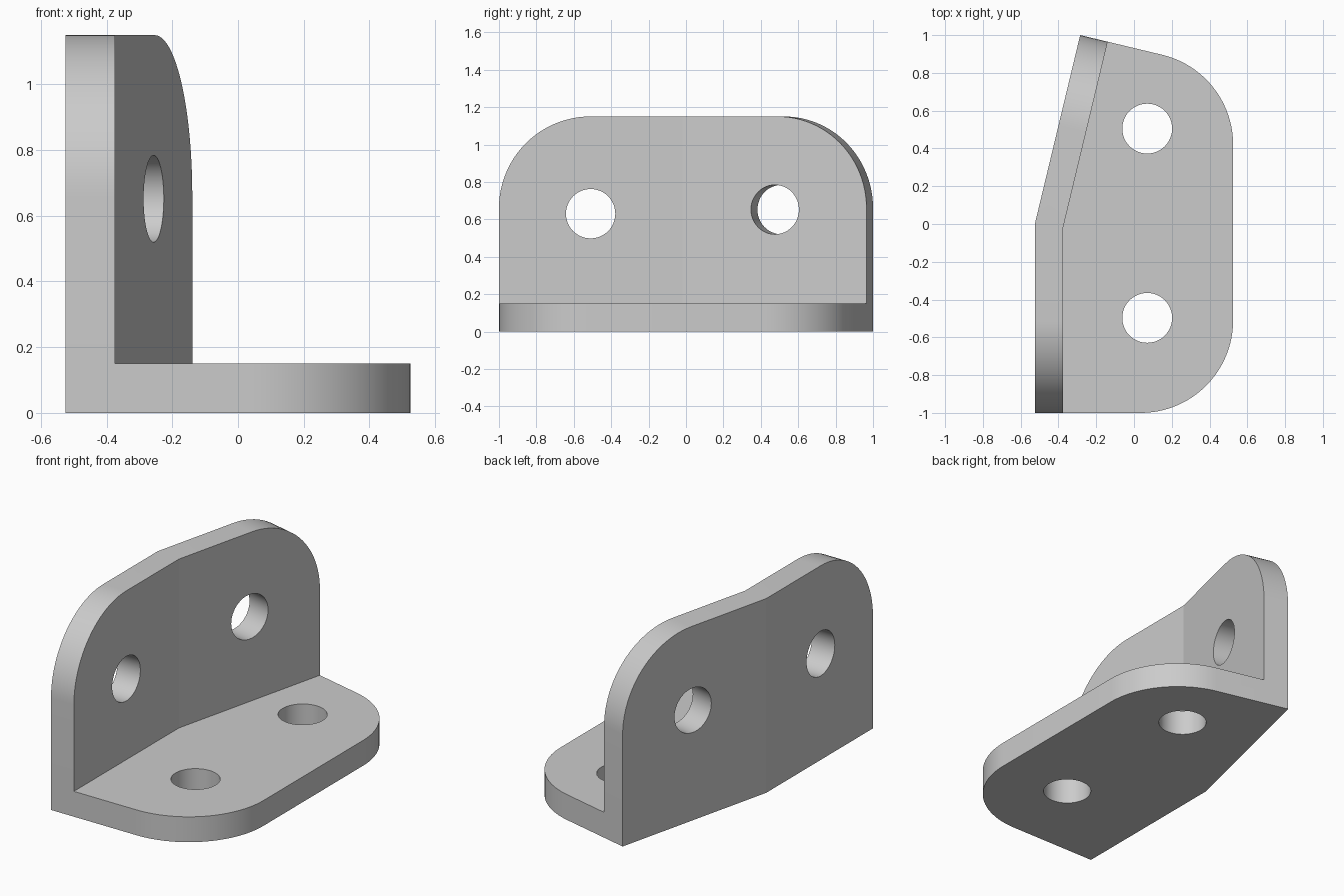
import bpy
import bmesh
from math import atan, cos, sin, tan, pi, hypot
from mathutils import Vector

cube = bpy.data.objects.get("Cube")
if cube:
    bpy.data.objects.remove(cube, do_unlink=True)

THICK, HEIGHT, RADIUS = 0.15, 1.15, 0.49
WALL_X, EDGE_X, SKEW = -0.525, 0.525, 0.24
BEND = atan(SKEW)
LENGTH = hypot(1, SKEW)              # length of the bent half of the wall
HOLE_RADIUS = 0.132
NORMAL = Vector((cos(BEND), -sin(BEND), 0))    # bent wall, towards the inside
ALONG = Vector((sin(BEND), cos(BEND), 0))


def arc(cx, cy, start, end, steps=24):
    """Points along a rounded corner."""
    angles = [start + (end - start) * i / steps for i in range(steps + 1)]
    return [(cx + RADIUS * cos(a), cy + RADIUS * sin(a)) for a in angles]


def wall_point(u, z, inside):
    """Place a point of the unfolded wall on its outer or inner surface."""
    knee = Vector((WALL_X, 0, z))
    t = THICK if inside else 0
    if abs(u) < 1e-6:
        return knee + Vector((t, -t * tan(BEND / 2), 0))
    if u < 0:
        return knee + Vector((t, u, 0))
    return knee + ALONG * u + NORMAL * t


bm = bmesh.new()


def face(points):
    bm.faces.new([bm.verts.new(p) for p in points])


def strip(first, second):
    """Quads between two matching rows of points."""
    for i in range(len(first) - 1):
        face([first[i], first[i + 1], second[i + 1], second[i]])


# Base plate: rounded free corners, its wall side follows the bend
cx = EDGE_X - RADIUS
back_y = 1 - SKEW * (cx - WALL_X - SKEW) - RADIUS / cos(BEND)
rounded = arc(cx, RADIUS - 1, -pi / 2, 0) + arc(cx, back_y, 0, pi / 2 - BEND)
outer = [wall_point(u, 0, False).xy for u in (LENGTH, 0, -1)]
inner = [wall_point(u, 0, True).xy for u in (LENGTH, 0, -1)]
outline = [inner[2], *rounded, inner[0], *outer]


def at(points, z):
    return [Vector((p[0], p[1], z)) for p in points]


face(at(outline, 0))
face(at([inner[2], *rounded, inner[0], inner[1]], THICK))
closed = outline + outline[:1]
strip(at(closed, 0), at(closed, THICK))

# Bent upright wall: two panels with rounded upper corners
cz = HEIGHT - RADIUS
front = [(-1, THICK)] + arc(RADIUS - 1, cz, pi, pi / 2) + [(0, HEIGHT)]
back = [(0, HEIGHT)] + arc(LENGTH - RADIUS, cz, pi / 2, 0) + [(LENGTH, THICK)]
for panel in (front, back):
    rows = [[wall_point(u, z, side) for u, z in panel] for side in (False, True)]
    for row, side in zip(rows, (False, True)):
        face(row + [wall_point(0, THICK, side)])
    strip(*rows)

# Weld into one solid and merge the flat faces
bmesh.ops.remove_doubles(bm, verts=bm.verts[:], dist=1e-4)
bmesh.ops.dissolve_limit(bm, angle_limit=0.008, verts=bm.verts[:], edges=bm.edges[:])
bmesh.ops.recalc_face_normals(bm, faces=bm.faces[:])

grey = bpy.data.materials.new("plain grey")
grey.use_nodes = True
colour = (0.6, 0.6, 0.6, 1)
grey.diffuse_color = colour
grey.node_tree.nodes["Principled BSDF"].inputs["Base Color"].default_value = colour

mesh = bpy.data.meshes.new("angle_bracket")
bm.to_mesh(mesh)
bm.free()
mesh.materials.append(grey)
bracket = bpy.data.objects.new("angle_bracket", mesh)
bpy.context.collection.objects.link(bracket)

# Bolt holes: two through the base, one through each wall panel
holes = [
    ((0.07, 0.505, THICK / 2), Vector((0, 0, 1))),
    ((0.07, -0.497, THICK / 2), Vector((0, 0, 1))),
    ((WALL_X + THICK / 2, -0.51, 0.63), Vector((1, 0, 0))),
    ((-0.33, 0.493, 0.652), NORMAL),
]
for place, axis in holes:
    bpy.ops.mesh.primitive_cylinder_add(vertices=48, radius=HOLE_RADIUS, depth=0.4, location=place)
    cutter = bpy.context.object
    cutter.name = "hole_cutter"
    cutter.hide_render = True
    cutter.rotation_euler = axis.to_track_quat('Z', 'Y').to_euler()
    cutter.data.materials.append(grey)
    cut = bracket.modifiers.new("hole", 'BOOLEAN')
    cut.operation = 'DIFFERENCE'
    cut.solver = 'EXACT'
    cut.object = cutter
    bpy.context.view_layer.objects.active = bracket
    bpy.ops.object.modifier_apply(modifier=cut.name)
    bpy.data.objects.remove(cutter, do_unlink=True)

# Smooth the rounded edges, keep the bend and rims crisp
bpy.ops.object.select_all(action='DESELECT')
bracket.select_set(True)
bpy.context.view_layer.objects.active = bracket
bpy.ops.object.shade_smooth_by_angle(angle=0.17)
